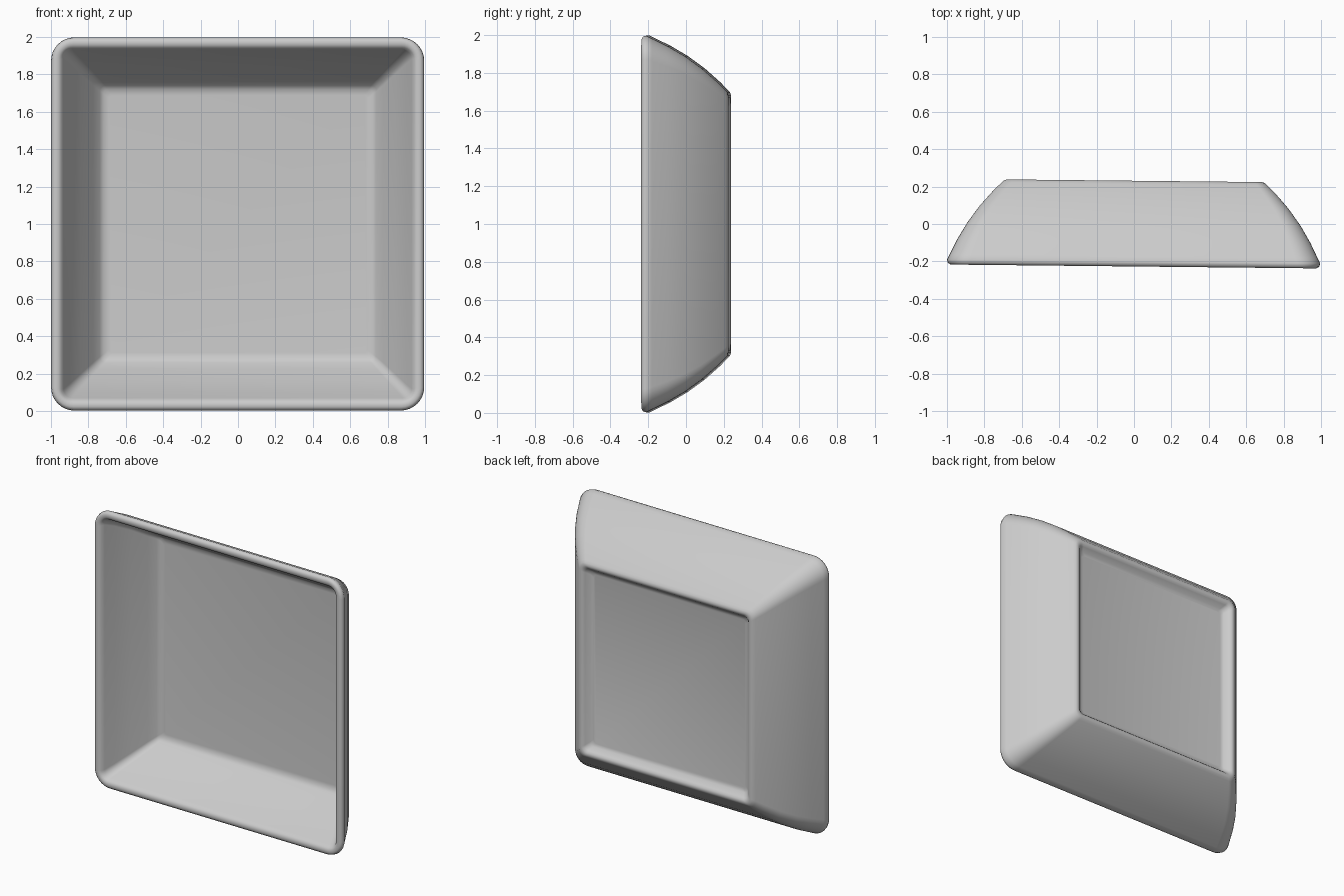
import bpy, bmesh, math

if "Cube" in bpy.data.objects:
    bpy.data.objects.remove(bpy.data.objects["Cube"])

# Tray cross-section from inner floor, over the rim, to the back panel:
# (half width, y, corner radius)
PROFILE = [
    (0.69, 0.142, 0.02), (0.72, 0.138, 0.025), (0.74, 0.122, 0.03),
    (0.775, 0.07, 0.035), (0.84, -0.025, 0.04), (0.90, -0.13, 0.045),
    (0.93, -0.195, 0.05), (0.942, -0.217, 0.06), (0.957, -0.226, 0.08),
    (0.977, -0.227, 0.10), (0.992, -0.219, 0.12), (0.997, -0.20, 0.125),
    (0.982, -0.17, 0.12), (0.943, -0.09, 0.11), (0.89, 0.0, 0.095),
    (0.825, 0.09, 0.08), (0.75, 0.175, 0.065), (0.71, 0.214, 0.055),
    (0.697, 0.226, 0.05), (0.682, 0.231, 0.045), (0.667, 0.228, 0.04),
    (0.655, 0.217, 0.035), (0.632, 0.189, 0.03), (0.61, 0.182, 0.03),
]
STEPS = 8  # segments per rounded corner


def rounded_square(bm, half, y, radius):
    """One ring of vertices: a square with rounded corners in the xz plane."""
    ring = []
    c = half - radius
    for k, (sx, sz) in enumerate([(1, 1), (-1, 1), (-1, -1), (1, -1)]):
        for i in range(STEPS + 1):
            a = math.pi / 2 * (k + i / STEPS)
            ring.append(bm.verts.new((sx * c + radius * math.cos(a), y,
                                      sz * c + radius * math.sin(a))))
    return ring


# Tray: skin the rings and close floor and back panel
bm = bmesh.new()
rings = [rounded_square(bm, *p) for p in PROFILE]
for r0, r1 in zip(rings, rings[1:]):
    n = len(r0)
    for i in range(n):
        j = (i + 1) % n
        bm.faces.new((r0[i], r0[j], r1[j], r1[i]))
bm.faces.new(rings[0])
bm.faces.new(rings[-1])
bmesh.ops.recalc_face_normals(bm, faces=bm.faces)

mesh = bpy.data.meshes.new("square_tray")
bm.to_mesh(mesh)
bm.free()
tray = bpy.data.objects.new("square_tray", mesh)
bpy.context.collection.objects.link(tray)

# Stand it on edge with the slight turn seen from above
tray.location.z = 1.0
tray.rotation_euler.z = math.radians(-0.6)

bpy.context.view_layer.objects.active = tray
tray.select_set(True)
bpy.ops.object.shade_smooth_by_angle(angle=math.radians(50))
